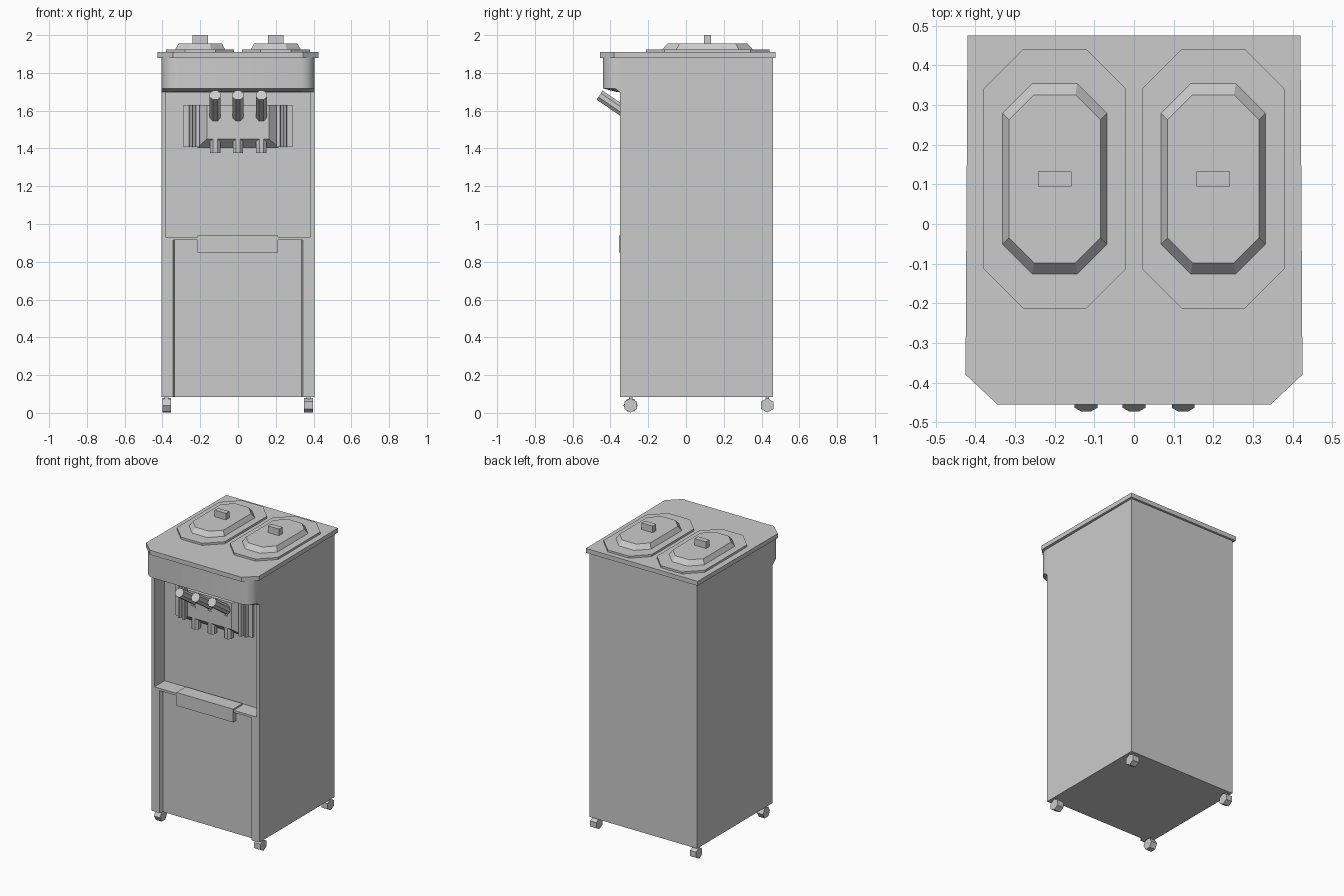
import bpy, bmesh, math
from mathutils import Vector

if "Cube" in bpy.data.objects:
    bpy.data.objects.remove(bpy.data.objects["Cube"])


def loft(name, rings):
    """Closed solid through rings of equal point count, capped at both ends."""
    bm = bmesh.new()
    loops = [[bm.verts.new(p) for p in r] for r in rings]
    n = len(loops[0])
    for a, b in zip(loops, loops[1:]):
        for i in range(n):
            j = (i + 1) % n
            bm.faces.new((a[i], a[j], b[j], b[i]))
    bm.faces.new(loops[0])
    bm.faces.new(loops[-1])
    bmesh.ops.recalc_face_normals(bm, faces=bm.faces)
    me = bpy.data.meshes.new(name)
    bm.to_mesh(me)
    bm.free()
    ob = bpy.data.objects.new(name, me)
    bpy.context.collection.objects.link(ob)
    return ob


def prism(name, plan, z0, z1):
    return loft(name, [[(x, y, z) for x, y in plan] for z in (z0, z1)])


def box(name, x0, x1, y0, y1, z0, z1):
    return prism(name, [(x0, y0), (x1, y0), (x1, y1), (x0, y1)], z0, z1)


def mirror_plan(half):
    """Complete a right-hand half outline with its left-hand mirror."""
    return half + [(-x, y) for x, y in reversed(half)]


def octagon(cx, cy, hx, hy, c, z):
    pts = [(hx, hy - c), (hx - c, hy), (c - hx, hy), (-hx, hy - c),
           (-hx, c - hy), (c - hx, -hy), (hx - c, -hy), (hx, c - hy)]
    return [(cx + x, cy + y, z) for x, y in pts]


def rod(name, p0, p1, r, sides, turn=0.0):
    p0, p1 = Vector(p0), Vector(p1)
    q = (p1 - p0).to_track_quat('Z', 'Y')
    circ = [q @ Vector((r * math.cos(turn + 2 * math.pi * i / sides),
                        r * math.sin(turn + 2 * math.pi * i / sides), 0))
            for i in range(sides)]
    return loft(name, [[p + c for c in circ] for p in (p0, p1)])


def cut(ob, cutter):
    m = ob.modifiers.new("cut", 'BOOLEAN')
    m.operation = 'DIFFERENCE'
    m.solver = 'EXACT'
    m.object = cutter
    cutter.hide_render = True
    bpy.context.view_layer.objects.active = ob
    bpy.ops.object.modifier_apply(modifier=m.name)
    bpy.data.objects.remove(cutter, do_unlink=True)


# Cabinet with serving recess and shallow lower door recess
cabinet = box("cabinet", -.405, .405, -.35, .46, .083, 1.88)
cut(cabinet, box("recess_cutter", -.383, .383, -.5, -.24, .93, 1.70))
door = mirror_plan([(.415, -.525), (.345, -.35), (.335, -.325)])
cut(cabinet, prism("door_cutter", door, 0, .915))

# Overhanging header with rounded front corners and sloping underside
hx = [(.405, -.35), (.405, -.375), (.392, -.405), (.37, -.428), (.335, -.44)]
low = [(.405, -.35), (.405, -.352), (.392, -.36), (.37, -.366), (.335, -.37)]
rings = [[(x, y, z) for x, y in mirror_plan(h)]
         for h, z in ((low, 1.70), (hx, 1.718), (hx, 1.88))]
header = loft("header", rings)
bpy.ops.object.select_all(action='DESELECT')
header.select_set(True)
bpy.context.view_layer.objects.active = header
bpy.ops.object.shade_smooth_by_angle(angle=math.radians(35))
box("header_underside", -.383, .383, -.352, -.24, 1.695, 1.705)

# Top plate with clipped front corners
prism("top_plate", mirror_plan([(.42, .475), (.425, -.38), (.345, -.455)]), 1.88, 1.91)

# Two hopper lids with grips
for side, s in (("left", -1), ("right", 1)):
    cx, cy = s * .2, .114
    loft(side + "_lid_flange", [octagon(cx, cy, .18, .327, .1, z) for z in (1.91, 1.924)])
    loft(side + "_lid", [octagon(cx, cy, .132, .24, .075, 1.924),
                         octagon(cx, cy, .115, .212, .063, 1.955)])
    box(side + "_lid_grip", cx - .042, cx + .042, .095, .132, 1.955, 2.0)

# Dispenser block: sloping sides and underside
loft("dispenser_block", [
    [(-.215, -.24, 1.405), (.215, -.24, 1.405), (.215, -.24, 1.63), (-.215, -.24, 1.63)],
    [(-.215, -.255, 1.405), (.215, -.255, 1.405), (.215, -.255, 1.63), (-.215, -.255, 1.63)],
    [(-.165, -.305, 1.45), (.165, -.305, 1.45), (.165, -.305, 1.63), (-.165, -.305, 1.63)]])

# Fluted wings either side of the dispenser
flutes = [(.205, -.24), (.205, -.285), (.222, -.285), (.228, -.265), (.238, -.265),
          (.244, -.28), (.254, -.28), (.26, -.258), (.288, -.258), (.288, -.24)]
for side, s in (("left", -1), ("right", 1)):
    prism(side + "_dispenser_wing", [(s * x, y) for x, y in flutes], 1.408, 1.63)

# Levers, label tabs and nozzles
for i, x in enumerate((-.121, 0, .124), 1):
    rod(f"lever_{i}", (x, -.457, 1.682), (x, -.29, 1.568), .031, 8, math.pi / 8)
    box(f"lever_tab_{i}", x - .016, x + .016, -.31, -.30, 1.525, 1.535)
    rod(f"nozzle_{i}", (x, -.278, 1.375), (x, -.278, 1.45), .03, 8, math.pi / 8)

# Drip tray
box("drip_tray", -.215, .212, -.356, -.255, .85, .94)

# Hexagonal caster wheels
for name, x0, x1, y, turn in (("front_left", -.40, -.355, -.293, 0),
                              ("front_right", .35, .397, -.293, math.pi / 6),
                              ("back_left", -.40, -.355, .43, math.pi / 6),
                              ("back_right", .35, .397, .43, math.pi / 6)):
    rod(name + "_caster", (x0, y, .04), (x1, y, .04), .038, 6, turn)
    box(name + "_caster_stem", x0 + .012, x1 - .012, y - .01, y + .01, .04, .09)
